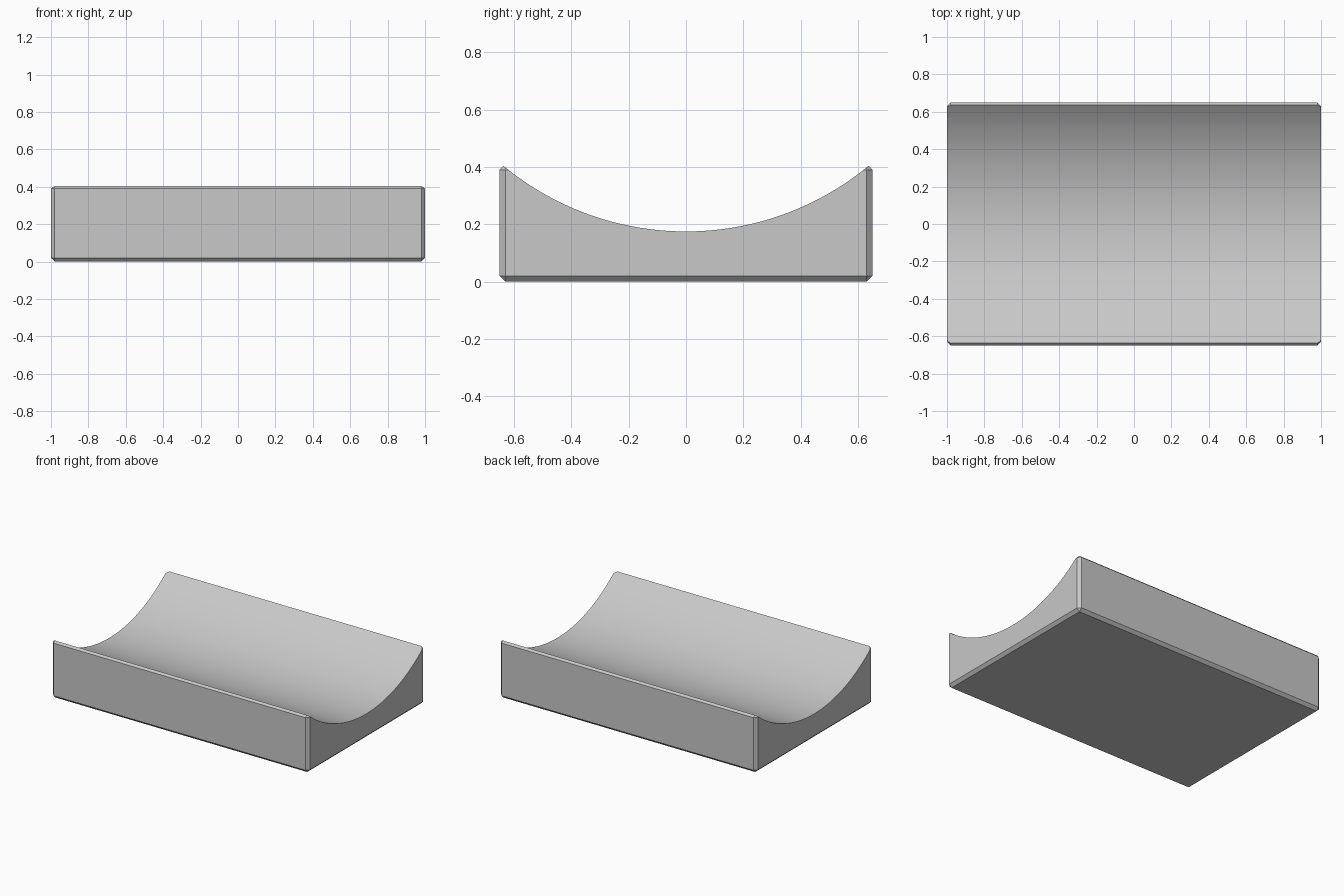
import bpy
import math

LENGTH, DEPTH, HEIGHT = 2.0, 1.3, 0.41
CHAMFER = 0.02
RADIUS, LOWEST = 1.0, 0.175

default = bpy.data.objects.get("Cube")
if default:
    bpy.data.objects.remove(default, do_unlink=True)

# Plain grey
grey = bpy.data.materials.new("light_grey")
grey.use_nodes = True
colour = (0.58, 0.58, 0.58, 1)
grey.diffuse_color = colour
grey.node_tree.nodes["Principled BSDF"].inputs["Base Color"].default_value = colour

# Cylinder that hollows out the cradle
bpy.ops.mesh.primitive_cylinder_add(
    vertices=192, radius=RADIUS, depth=LENGTH * 1.5,
    location=(0, 0, LOWEST + RADIUS), rotation=(0, math.pi / 2, 0))
cutter = bpy.context.object
cutter.name = "hollow_cutter"
cutter.hide_render = True
cutter.data.materials.append(grey)

# Chamfered block
bpy.ops.mesh.primitive_cube_add(size=1, location=(0, 0, HEIGHT / 2))
cradle = bpy.context.object
cradle.name = "cradle_block"
cradle.scale = (LENGTH, DEPTH, HEIGHT)
bpy.ops.object.transform_apply(location=True, rotation=False, scale=True)
cradle.data.materials.append(grey)

bevel = cradle.modifiers.new("chamfer", "BEVEL")
bevel.width = CHAMFER
bevel.segments = 1
hollow = cradle.modifiers.new("hollow", "BOOLEAN")
hollow.operation = "DIFFERENCE"
hollow.solver = "EXACT"
hollow.object = cutter
for name in ("chamfer", "hollow"):
    bpy.ops.object.modifier_apply(modifier=name)
bpy.data.objects.remove(cutter, do_unlink=True)

# Smooth hollow, crisp chamfers
bpy.ops.object.shade_smooth_by_angle(angle=math.radians(20))
